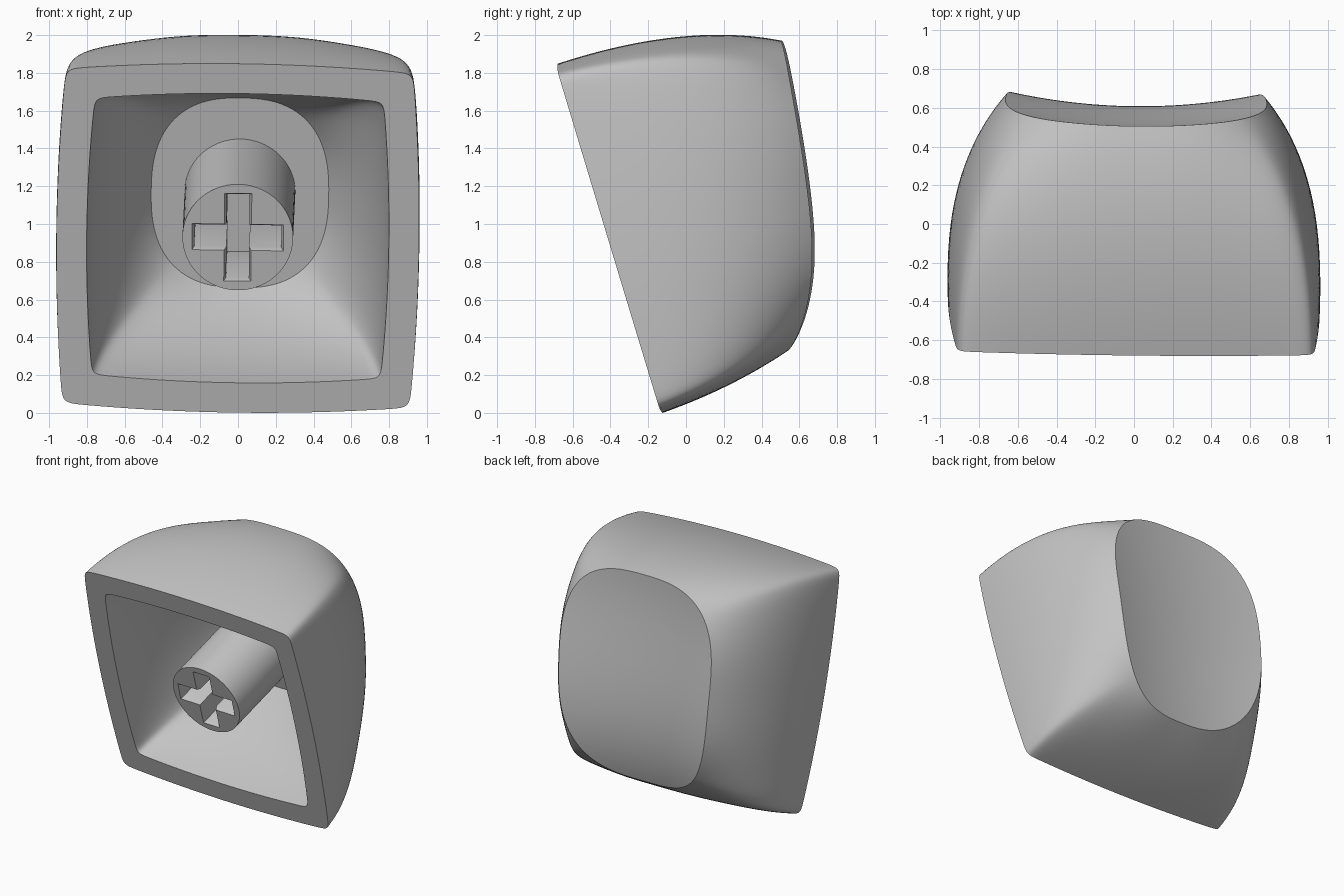
import bpy, bmesh, math
from mathutils import Matrix, Vector

if "Cube" in bpy.data.objects:
    bpy.data.objects.remove(bpy.data.objects["Cube"], do_unlink=True)

SIDES = 200
STEPS = 20

grey = bpy.data.materials.new("plain grey")
grey.use_nodes = True
GREY = (0.55, 0.55, 0.55, 1)
grey.diffuse_color = GREY
grey.node_tree.nodes["Principled BSDF"].inputs["Base Color"].default_value = GREY

# Tilted frame of the open base: v runs up the base plane, w runs into the cap
ORIGIN = Vector((0.004, -0.40, 0.925))
V = Vector((0, -0.289, 0.957))
W = Vector((0, 0.957, 0.289))
# The whole cap lies very slightly turned
TURN = (Matrix.Translation((0, 0, 1)) @ Matrix.Rotation(math.radians(-0.6), 4, "Z")
        @ Matrix.Rotation(math.radians(0.8), 4, "Y") @ Matrix.Translation((0, 0, -1)))


def local(x, v, w):
    return Vector((x, 0, 0)) + ORIGIN + V * v + W * w


def squircle(power, bulge=0.0):
    """Unit rounded square with bowed sides, points gathered at the corners."""
    points = []
    for i in range(SIDES):
        a = math.tau * i / SIDES
        a += 0.15 * math.sin(4 * a)
        c, s = math.cos(a), math.sin(a)
        r = (abs(c) ** power + abs(s) ** power) ** (-1 / power)
        u, v = r * c, r * s
        points.append((u * (1 - bulge * v * v), v * (1 - bulge * u * u)))
    return points


def bezier_rings(a, b, c):
    rings = []
    for k in range(STEPS + 1):
        t = k / STEPS
        rings.append([p * (1 - t) ** 2 + q * 2 * t * (1 - t) + r * t * t
                      for p, q, r in zip(a, b, c)])
    return rings


def loft(bm, rings):
    """Skin a list of closed rings; returns the vertex rings."""
    rows = [[bm.verts.new(p) for p in ring] for ring in rings]
    for a, b in zip(rows, rows[1:]):
        n = len(a)
        for i in range(n):
            j = (i + 1) % n
            bm.faces.new((a[i], a[j], b[j], b[i]))
    return rows


def finish(bm, name):
    bmesh.ops.recalc_face_normals(bm, faces=bm.faces)
    bm.transform(TURN)
    mesh = bpy.data.meshes.new(name)
    bm.to_mesh(mesh)
    bm.free()
    mesh.materials.append(grey)
    obj = bpy.data.objects.new(name, mesh)
    bpy.context.collection.objects.link(obj)
    bpy.ops.object.select_all(action="DESELECT")
    obj.select_set(True)
    bpy.context.view_layer.objects.active = obj
    bpy.ops.object.shade_smooth_by_angle(angle=math.radians(32))


def dish(u, v):
    """Point of the scooped top: hollow across, waved along, wider and flatter above."""
    x = u * (0.67 + 0.035 * v)
    y = 0.587 - 0.09 * v - 0.0645 * v ** 2 + 0.0725 * v ** 3 + (0.15 - 0.03 * v) * x * x
    return Vector((x, y, 1.15 + 0.82 * v))


# Cap shell: ceiling, inner walls, flat lip, outer walls and dish in one skin
ceiling = [local(0.47 * u, 0.525 * v, 0.83) for u, v in squircle(2.5)]
inner_mid = [local(0.76 * u, 0.76 * v, 0.45) for u, v in squircle(11, 0.05)]
opening = [local(0.80 * u, 0.80 * v, 0) for u, v in squircle(40, 0.045)]
base = [local(0.96 * u, 0.965 * v, 0) for u, v in squircle(40, 0.042)]
outer_mid = [Vector((0.985 * u, 0.20 - 0.1225 * v + 0.08 * (u * u - v * v), 1.10 + 0.97 * v))
             for u, v in squircle(13, 0.05)]
rim_shape = squircle(2.95)
rim = [dish(u, v) for u, v in rim_shape]

rings = bezier_rings(ceiling, inner_mid, opening) + bezier_rings(base, outer_mid, rim)
for k in range(STEPS - 1, 0, -1):
    rings.append([dish(u * k / STEPS, v * k / STEPS) for u, v in rim_shape])

bm = bmesh.new()
rows = loft(bm, rings)
bm.faces.new(rows[0])
tip = bm.verts.new(dish(0, 0))
for i, vert in enumerate(rows[-1]):
    bm.faces.new((vert, rows[-1][(i + 1) % SIDES], tip))
finish(bm, "cap_shell")


# Stem: round post with a chamfered cross-shaped socket
def cross(grow, w):
    h, l = 0.06 + grow, 0.23 + grow
    quarter = [(l, -h), (l, h), (h, h)]
    points = []
    for _ in range(4):
        points += [local(x, v + 0.005, w) for x, v in quarter]
        quarter = [(-v, x) for x, v in quarter]
    return points


def circle(w):
    return [local(0.293 * math.cos(math.tau * i / 96), 0.293 * math.sin(math.tau * i / 96) + 0.005, w)
            for i in range(96)]


bm = bmesh.new()
post = loft(bm, [circle(0.83), circle(0)])
socket = loft(bm, [cross(0.012, 0), cross(0, 0.03), cross(0, 0.5)])
bm.faces.new(socket[-1])
edges = []
for loop in (post[-1], socket[0]):
    edges += [bm.edges.get((a, b)) for a, b in zip(loop, loop[1:] + loop[:1])]
bmesh.ops.triangle_fill(bm, use_beauty=True, edges=edges, normal=-W)
finish(bm, "stem")
